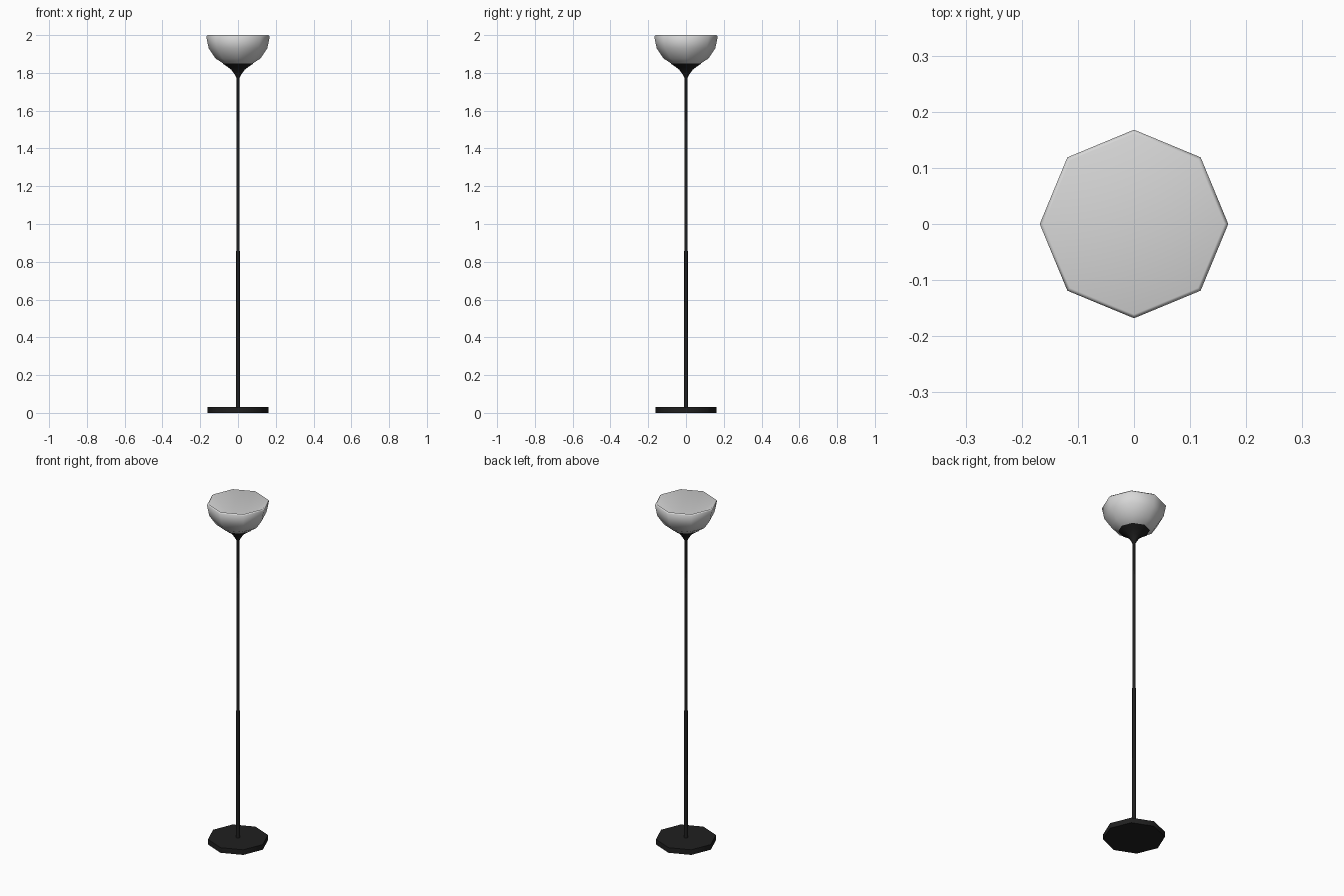
import bpy, math

if "Cube" in bpy.data.objects:
    bpy.data.objects.remove(bpy.data.objects["Cube"])

def material(name, c):
    m = bpy.data.materials.new(name)
    m.diffuse_color = (*c, 1)
    m.use_nodes = True
    m.node_tree.nodes["Principled BSDF"].inputs["Base Color"].default_value = m.diffuse_color
    return m

black = material("matte black", (0.014, 0.014, 0.014))
glass = material("pale grey", (0.68, 0.68, 0.68))

def lathe(name, profile, mat, sides=8, smooth=50):
    """Revolve (radius, z) points around z; radius 0 makes a pole vertex."""
    verts, rings, faces = [], [], []
    for r, z in profile:
        n = 1 if r == 0 else sides
        rings.append([len(verts) + i % n for i in range(sides)])
        verts += [(r * math.cos(2 * math.pi * i / sides),
                   r * math.sin(2 * math.pi * i / sides), z) for i in range(n)]
    for a, b in zip(rings, rings[1:]):
        for i in range(sides):
            j = (i + 1) % sides
            faces.append(list(dict.fromkeys((a[i], a[j], b[j], b[i]))))
    me = bpy.data.meshes.new(name)
    me.from_pydata(verts, [], faces)
    me.materials.append(mat)
    me.shade_smooth()
    me.set_sharp_from_angle(angle=math.radians(smooth))
    ob = bpy.data.objects.new(name, me)
    bpy.context.collection.objects.link(ob)
    return ob

# octagonal foot
lathe("base", [(0, 0), (0.162, 0), (0.162, 0.03), (0, 0.03)], black)

# tapering pole
lathe("pole", [(0, 0.025), (0.0112, 0.025), (0.0071, 1.79), (0, 1.79)], black)

# flared holder under the shade
lathe("shade_holder", [(0, 1.775), (0.009, 1.775), (0.018, 1.792), (0.036, 1.817),
                       (0.060, 1.835), (0.083, 1.85)], black)

# rounded shade: hemispherical outside, thin bevelled rim, shallow conical inside
outer = [(0.168 * math.cos(math.radians(a)), 1.993 - 0.165 * math.sin(math.radians(a)))
         for a in (67.5, 45, 22.5, 0)]
lathe("shade", [(0, 1.828)] + outer + [(0.161, 2.0), (0, 1.86)], glass, smooth=180)
